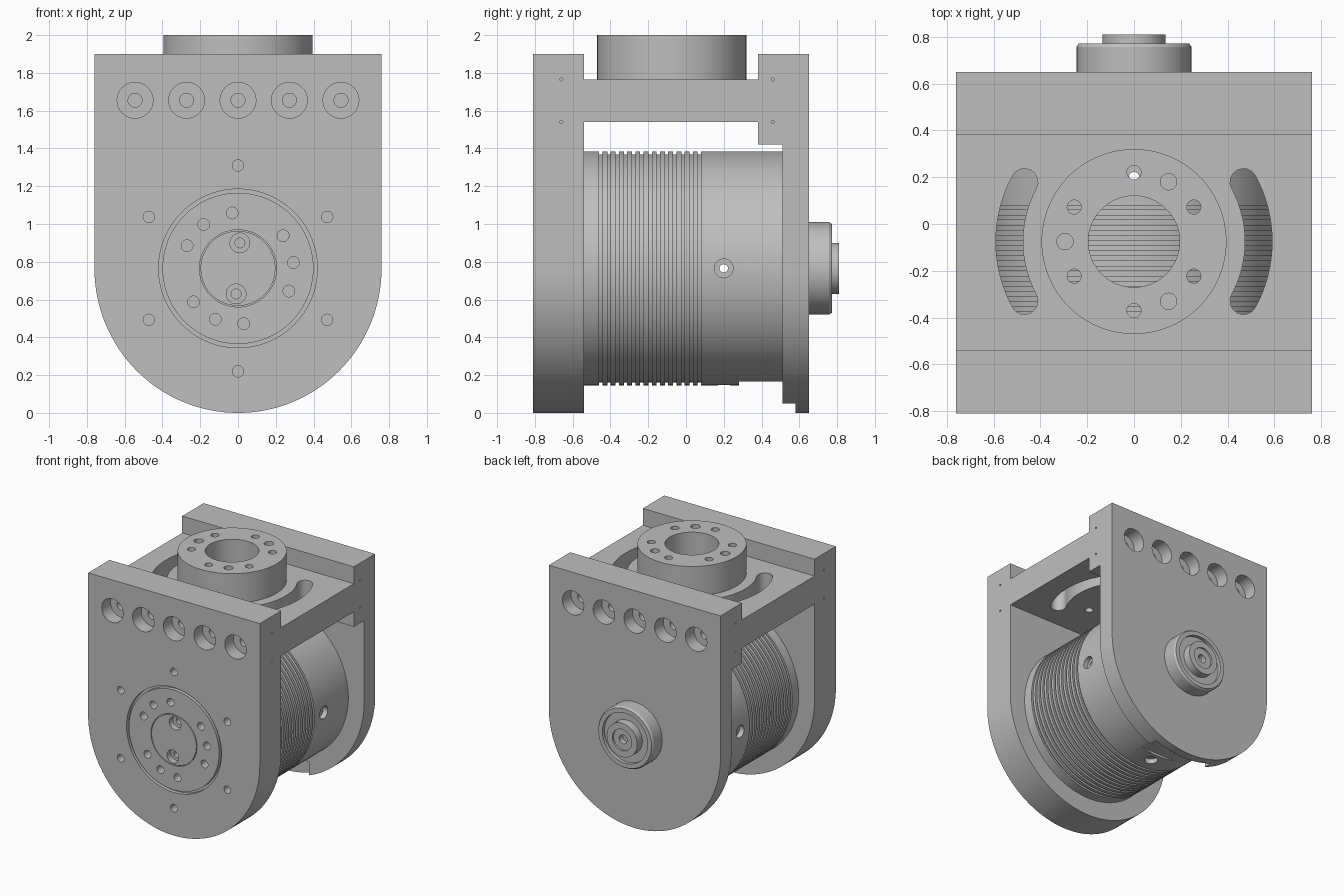
import bpy, bmesh, math
from mathutils import Vector, Matrix

if "Cube" in bpy.data.objects:
    bpy.data.objects.remove(bpy.data.objects["Cube"])

CZ = 0.765          # height of the main axis
FY = -0.075         # y of the top flange axis
X, Y, Z = Vector((1, 0, 0)), Vector((0, 1, 0)), Vector((0, 0, 1))

grey = bpy.data.materials.new("machined_grey")
grey.diffuse_color = (0.52, 0.52, 0.52, 1)
grey.use_nodes = True
grey.node_tree.nodes["Principled BSDF"].inputs["Base Color"].default_value = grey.diffuse_color


def lathe(bm, profile, origin, axis, n=48, closed=False):
    """Revolve (radius, distance) points about an axis; cap the ends, or close into a ring."""
    mat = Matrix.Translation(origin) @ Vector(axis).to_track_quat('Z', 'Y').to_matrix().to_4x4()
    rings = [[bm.verts.new(mat @ Vector((r * math.cos(2 * math.pi * i / n),
                                         r * math.sin(2 * math.pi * i / n), t)))
              for i in range(n)] for r, t in profile]
    pairs = list(zip(rings, rings[1:]))
    if closed:
        pairs.append((rings[-1], rings[0]))
    else:
        bm.faces.new(rings[0][::-1])
        bm.faces.new(rings[-1])
    for a, b in pairs:
        for i in range(n):
            j = (i + 1) % n
            bm.faces.new((a[i], a[j], b[j], b[i]))


def prism(bm, points, offset):
    """Extrude a flat 3D outline along an offset."""
    lo = [bm.verts.new(p) for p in points]
    hi = [bm.verts.new(Vector(p) + offset) for p in points]
    bm.faces.new(lo)
    bm.faces.new(hi[::-1])
    for i in range(len(lo)):
        j = (i + 1) % len(lo)
        bm.faces.new((lo[i], hi[i], hi[j], lo[j]))


def box(bm, x0, x1, y0, y1, z0, z1):
    prism(bm, [(x0, y0, z0), (x1, y0, z0), (x1, y1, z0), (x0, y1, z0)], Z * (z1 - z0))


def u_plate(bm, y0, y1):
    """Plate with a straight top and a half-round bottom."""
    pts = [(0.76, y0, 1.9), (-0.76, y0, 1.9)]
    for i in range(65):
        a = math.pi + math.pi * i / 64
        pts.append((0.76 * math.cos(a), y0, CZ + CZ * math.sin(a)))
    prism(bm, pts, Y * (y1 - y0))


def make(name, build):
    bm = bmesh.new()
    build(bm)
    bmesh.ops.recalc_face_normals(bm, faces=bm.faces)
    me = bpy.data.meshes.new(name)
    bm.to_mesh(me)
    bm.free()
    me.materials.append(grey)
    ob = bpy.data.objects.new(name, me)
    bpy.context.collection.objects.link(ob)
    return ob


def cut(ob, build):
    """Subtract everything that build() makes from an object."""
    cutter = make("cutter", build)
    mod = ob.modifiers.new("cut", 'BOOLEAN')
    mod.operation, mod.solver, mod.object = 'DIFFERENCE', 'EXACT', cutter
    bpy.context.view_layer.objects.active = ob
    bpy.ops.object.modifier_apply(modifier=mod.name)
    bpy.data.objects.remove(cutter)


def hole(bm, p, axis, r, depth):
    """Plain hole going inward along axis from surface point p."""
    lathe(bm, [(r, -0.02), (r, depth)], p, axis, 24)


def counterbore(bm, p, axis, r1, d1, r2, d2):
    lathe(bm, [(r1, -0.02), (r1, d1), (r2, d1), (r2, d2)], p, axis, 32)


def bolt_row(bm, y, axis):
    for x in (-0.545, -0.272, 0, 0.272, 0.545):
        counterbore(bm, (x, y, 1.655), axis, 0.095, 0.11, 0.037, 0.22)


def dowels(bm, y):
    for s in (-1, 1):
        for z in (1.54, 1.765):
            hole(bm, (0.76 * s, y, z), X * -s, 0.008, 0.03)


# Front plate with drive disc, bolt circles and screw row
front = make("front_plate", lambda bm: u_plate(bm, -0.81, -0.54))


def front_cuts(bm):
    y = -0.81
    bolt_row(bm, y, Y)
    dowels(bm, -0.66)
    for i in range(6):
        a = math.radians(30 + 60 * i)
        hole(bm, (0.545 * math.cos(a), y, CZ + 0.545 * math.sin(a)), Y, 0.03, 0.15)
    for deg in (128, 96, 36, 6, -24, -84, -114, -143, 156):
        a = math.radians(deg)
        hole(bm, (0.295 * math.cos(a), y, CZ + 0.295 * math.sin(a)), Y, 0.031, 0.1)
    for s in (-1, 1):
        counterbore(bm, (0.01 * s, y, CZ + 0.135 * s), Y, 0.052, 0.05, 0.026, 0.12)
    for r0, r1, d in ((0.4, 0.42, 0.03), (0.198, 0.204, 0.01)):
        lathe(bm, [(r0, -0.02), (r1, -0.02), (r1, d), (r0, d)], (0, y, CZ), Y, 96, True)


cut(front, front_cuts)

# Back plate: thick at the top, thinner below, cable notch at the bottom
back = make("back_plate", lambda bm: u_plate(bm, 0.38, 0.65))
cut(back, lambda bm: box(bm, -1, 1, 0.3, 0.51, -0.2, 1.42))


def back_cuts(bm):
    bolt_row(bm, 0.65, -Y)
    dowels(bm, 0.46)
    box(bm, -0.27, 0.27, 0.45, 0.58, -0.2, 0.16)


cut(back, back_cuts)

# Ribbed motor housing, a hollow tube
rings = [(0.5, -0.54), (0.62, -0.54)]
for i in range(13):
    y = -0.46 + 0.0435 * i
    rings += [(0.62, y), (0.604, y), (0.604, y + 0.018), (0.62, y + 0.018)]
rings += [(0.62, 0.51), (0.5, 0.51)]
body = make("ribbed_housing", lambda bm: lathe(bm, rings, (0, 0, CZ), Y, 128, True))


def body_cuts(bm):
    for d in (X, -X, Z, -Z):
        counterbore(bm, Vector((0, 0.2, CZ)) + d * 0.62, -d, 0.05, 0.04, 0.022, 0.2)
    box(bm, -0.2, 0.2, 0.28, 0.6, 0, 0.165)


cut(body, body_cuts)

# Stepped hub on the back plate
make("rear_hub", lambda bm: lathe(bm, [
    (0.245, 0.65), (0.245, 0.757), (0.235, 0.772), (0.2, 0.772), (0.2, 0.745), (0.135, 0.745),
    (0.135, 0.81), (0.085, 0.81), (0.085, 0.795), (0.035, 0.795), (0.035, 0.75)],
    (0, 0, CZ), Y, 64))

# Cross bar and the round flange on top of it
bar = make("cross_bar", lambda bm: box(bm, -0.76, 0.76, -0.54, 0.38, 1.54, 1.765))
flange = make("top_flange", lambda bm: lathe(
    bm, [(0.195, 1.765), (0.395, 1.765), (0.395, 2.0), (0.195, 2.0)], (0, FY, 0), Z, 96, True))


def through_holes(bm):
    for i in range(6):
        a = math.radians(30 + 60 * i)
        hole(bm, (0.295 * math.cos(a), FY + 0.295 * math.sin(a), 2.0), -Z, 0.03, 0.6)


def bar_cuts(bm):
    through_holes(bm)
    lathe(bm, [(0.195, 1.4), (0.195, 1.9)], (0, FY, 0), Z, 96)
    # curved slots with round ends
    for s in (-1, 1):
        pts = []
        half = math.radians(28.5)
        for r, d in ((0.59, 1), (0.475, -1)):
            for i in range(17):
                a = d * half * (i / 8 - 1)
                pts.append((r * math.cos(a), r * math.sin(a)))
            c, e = (0.5325, d * half), d * half
            for i in range(1, 8):
                b = e + (0 if d > 0 else math.pi) + math.pi * i / 8
                pts.append((c[0] * math.cos(e) + 0.0575 * math.cos(b),
                            c[0] * math.sin(e) + 0.0575 * math.sin(b)))
        prism(bm, [(s * x, FY + y, 1.4) for x, y in pts], Z * 0.5)


def flange_cuts(bm):
    through_holes(bm)
    for deg in (60, 180, 300):
        a = math.radians(deg)
        hole(bm, (0.295 * math.cos(a), FY + 0.295 * math.sin(a), 2.0), -Z, 0.035, 0.12)


cut(bar, bar_cuts)
cut(flange, flange_cuts)

# Smooth the round surfaces, keep machined edges sharp
for ob in bpy.context.collection.objects:
    ob.select_set(True)
bpy.context.view_layer.objects.active = front
bpy.ops.object.shade_smooth_by_angle(angle=math.radians(30))
